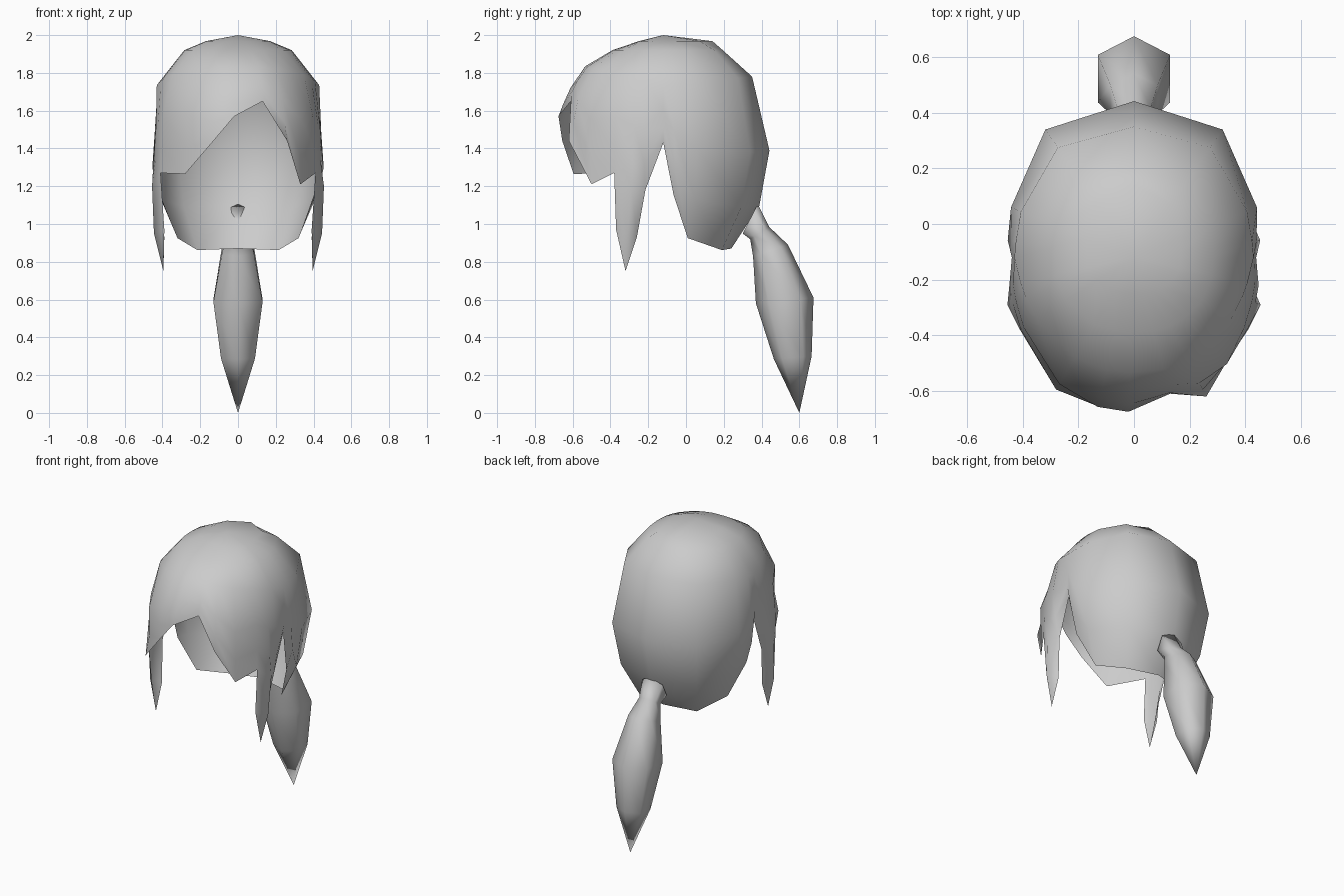
import bpy, bmesh, math
from mathutils import Vector

cube = bpy.data.objects.get("Cube")
if cube:
    bpy.data.objects.remove(cube, do_unlink=True)

grey = bpy.data.materials.new("light_grey")
grey.use_nodes = True
grey.diffuse_color = (0.6, 0.6, 0.6, 1)
grey.node_tree.nodes["Principled BSDF"].inputs["Base Color"].default_value = (0.6, 0.6, 0.6, 1)


def finish(name, bm):
    """Turn a bmesh into a smooth-shaded object."""
    bmesh.ops.remove_doubles(bm, verts=bm.verts, dist=0.0005)
    bmesh.ops.recalc_face_normals(bm, faces=bm.faces)
    for f in bm.faces:
        f.smooth = True
    mesh = bpy.data.meshes.new(name)
    bm.to_mesh(mesh)
    bm.free()
    mesh.materials.append(grey)
    obj = bpy.data.objects.new(name, mesh)
    bpy.context.collection.objects.link(obj)
    return obj


# Head cross-sections: height, half width, front y, back y
CY = -0.12
RINGS = [(2.0, 0.0, -0.12, -0.12), (1.968, 0.17, -0.25, 0.14), (1.92, 0.285, -0.39, 0.195),
         (1.84, 0.35, -0.53, 0.285), (1.78, 0.395, -0.575, 0.35), (1.735, 0.43, -0.605, 0.36),
         (1.57, 0.432, -0.68, 0.40), (1.39, 0.452, -0.655, 0.442), (1.30, 0.455, -0.61, 0.425),
         (1.10, 0.41, -0.60, 0.39), (0.86, 0.32, -0.55, 0.24)]


def head_point(z, angle):
    """Point on the squarish head oval at a height and direction."""
    for a, b in zip(RINGS, RINGS[1:]):
        if z >= b[0]:
            t = (a[0] - z) / (a[0] - b[0])
            w, yf, yb = (a[i] + (b[i] - a[i]) * t for i in (1, 2, 3))
            break
    c, s = math.cos(angle), math.sin(angle)
    depth, p = (yb - CY, 2.6) if s > 0 else (CY - yf, 2.2)
    r = (abs(c / w) ** p + abs(s / depth) ** p) ** (-1 / p)
    return Vector((r * c, CY + r * s, z))


# Hem: uneven fringe across the front, then one side mirrored round to the nape
fringe = [(-0.28, -0.595, 1.265), (-0.13, -0.655, 1.44), (-0.02, -0.675, 1.57),
          (0.13, -0.61, 1.65), (0.26, -0.62, 1.44), (0.33, -0.50, 1.21)]
lock_top = [(0.41, -0.38, 1.27), (0.455, -0.29, 1.20), (0.42, -0.215, 1.18)]
side = lock_top + [(0.425, -0.12, 1.43), (0.41, -0.065, 1.15), (0.32, 0.01, 0.925),
                   (0.215, 0.19, 0.862)]
nape = [(0, 0.24, 0.87)]
hem = fringe + side + nape + [(-x, y, z) for x, y, z in reversed(side)]

# Hair cap: columns running from the crown to the hem
bm = bmesh.new()
crown = bm.verts.new((0, CY, 2.0))
columns = []
for p in hem:
    p = Vector(p)
    angle = math.atan2(p.y - CY, p.x)
    s = math.sin(angle)
    shoulder = 1.735 + abs(s) * (0.045 if s > 0 else 0.10)
    heights = [1.968, 1.92, shoulder] + [shoulder + (p.z - shoulder) * t for t in (0.43, 0.75)]
    columns.append([bm.verts.new(head_point(z, angle)) for z in heights] + [bm.verts.new(p)])
for a, b in zip(columns, columns[1:] + columns[:1]):
    bm.faces.new((crown, a[0], b[0]))
    for i in range(len(a) - 1):
        bm.faces.new((a[i], a[i + 1], b[i + 1], b[i]))

# Pointed, folded lock hanging in front of each ear
lock_low = [(0.39, -0.37, 0.97), (0.445, -0.31, 0.95), (0.39, -0.26, 0.93)]
for sx in (1, -1):
    top, low = ([bm.verts.new((sx * x, y, z)) for x, y, z in row] for row in (lock_top, lock_low))
    tip = bm.verts.new((sx * 0.395, -0.32, 0.75))
    for i in range(2):
        bm.faces.new((top[i], low[i], low[i + 1], top[i + 1]))
        bm.faces.new((low[i], tip, low[i + 1]))
finish("hair_cap", bm)

# Ponytail: six-sided rings given by front (y, z), back (y, z) and half width
bm = bmesh.new()
tail = [((0.30, 0.95), (0.38, 1.105), 0.077), ((0.34, 0.92), (0.44, 0.985), 0.06),
        ((0.355, 0.83), (0.54, 0.89), 0.085), ((0.37, 0.58), (0.675, 0.61), 0.13),
        ((0.465, 0.285), (0.665, 0.30), 0.09)]
loops = []
for front, back, w in tail:
    f, b = Vector((0, *front)), Vector((0, *back))
    loop = []
    for x, t in ((0, 0), (1, 0.22), (1, 0.78), (0, 1), (-1, 0.78), (-1, 0.22)):
        loop.append(bm.verts.new(f.lerp(b, t) + Vector((x * w, 0, 0))))
    loops.append(loop)
tip = bm.verts.new((0, 0.6, 0))
bm.faces.new(loops[0])
for k in range(6):
    n = (k + 1) % 6
    for a, b in zip(loops, loops[1:]):
        bm.faces.new((a[k], a[n], b[n], b[k]))
    bm.faces.new((loops[-1][k], loops[-1][n], tip))
finish("ponytail", bm)
